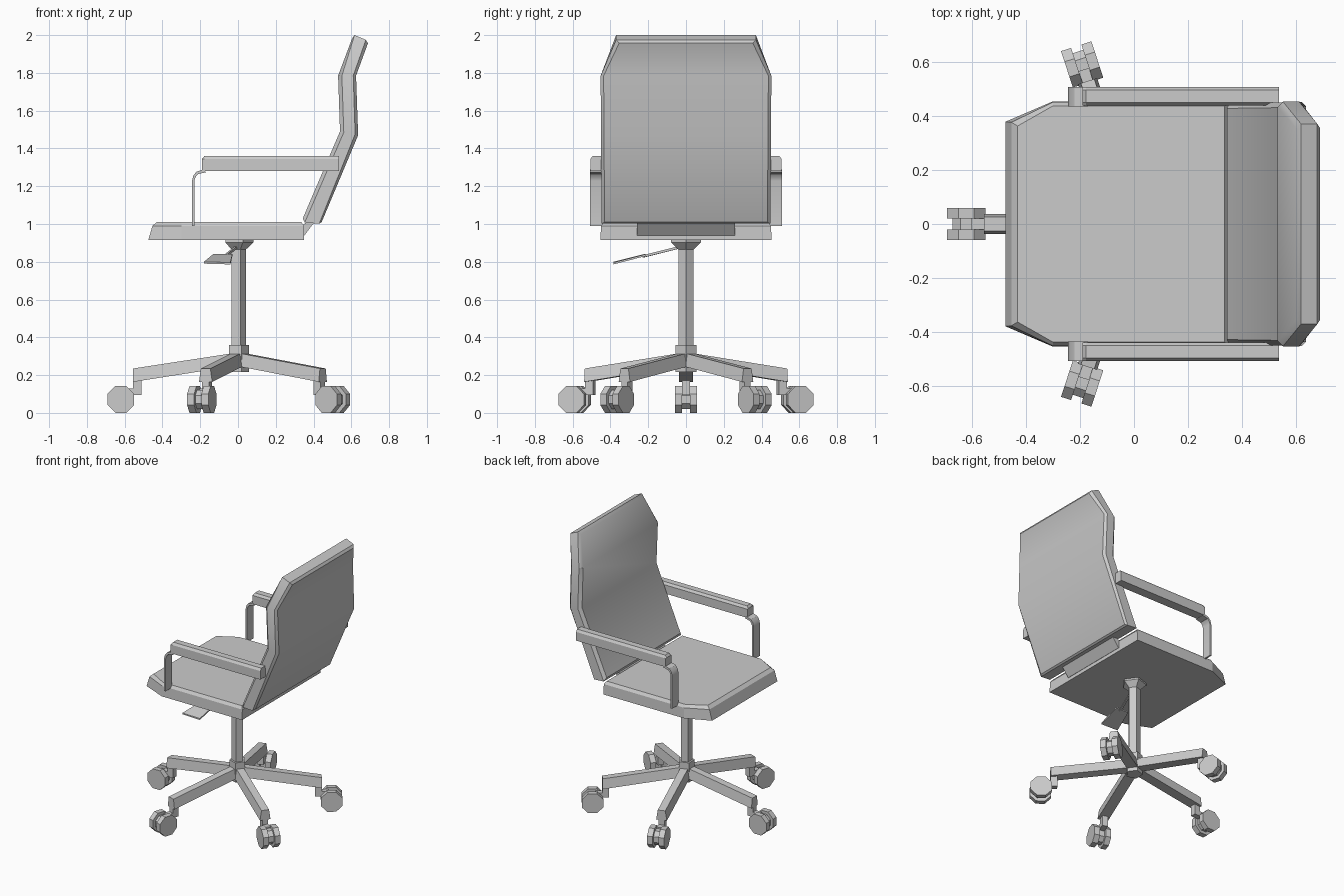
import bpy, bmesh, math
from mathutils import Matrix, Vector

if "Cube" in bpy.data.objects:
    bpy.data.objects.remove(bpy.data.objects["Cube"])


def loft(name, rings, mat=None, strip=False, smooth=False):
    """Bridge equal-sized rings of points and cap both ends."""
    bm = bmesh.new()
    vs = [[bm.verts.new((mat or Matrix()) @ Vector(p)) for p in r] for r in rings]
    n = len(vs[0])
    for a, b in zip(vs, vs[1:]):
        for i in range(n):
            j = (i + 1) % n
            bm.faces.new((a[i], a[j], b[j], b[i]))
    for r in (vs[0], vs[-1]):
        if strip:
            for i in range(n // 2 - 1):
                bm.faces.new((r[i], r[i + 1], r[n - 2 - i], r[n - 1 - i]))
        else:
            bm.faces.new(r)
    bmesh.ops.recalc_face_normals(bm, faces=bm.faces)
    me = bpy.data.meshes.new(name)
    bm.to_mesh(me)
    bm.free()
    if smooth:
        me.shade_smooth()
        me.set_sharp_from_angle(angle=math.radians(30))
    ob = bpy.data.objects.new(name, me)
    bpy.context.collection.objects.link(ob)
    return ob


def extrude_y(name, prof, y0, y1, mat=None, **kw):
    return loft(name, [[(x, y, z) for x, z in prof] for y in (y0, y1)], mat, **kw)


def ngon(n, r, start=0.0):
    return [(r * math.cos(start + 2 * math.pi * i / n),
             r * math.sin(start + 2 * math.pi * i / n)) for i in range(n)]


# Seat cushion: chamfered front corners, edges drawn in towards the top
def seat_ring(xf, hf, hw, xb, z):
    half = [(xf, -hf, z), (-0.30, -hw, z), (xb, -hw, z)]
    return half + [(x, -y, z) for x, y, z in reversed(half)]


loft("seat", [seat_ring(-0.475, 0.378, 0.453, 0.35, 0.915),
              seat_ring(-0.453, 0.376, 0.45, 0.35, 0.99),
              seat_ring(-0.43, 0.362, 0.436, 0.335, 1.01)])

# Backrest: bent slab with bevelled rim and cut top corners (front to back)
layers = [
    ([(0.343, 1.03), (0.54, 1.49), (0.53, 1.785), (0.603, 1.98)], 0.02),
    ([(0.353, 1.007), (0.56, 1.485), (0.55, 1.785), (0.617, 2.0)], 0.0),
    ([(0.43, 1.002), (0.62, 1.475), (0.61, 1.785), (0.677, 1.975)], 0.0),
    ([(0.443, 1.01), (0.636, 1.47), (0.625, 1.785), (0.688, 1.957)], 0.016)]
rings = []
for prof, inset in layers:
    side = [(x, -(h - inset), z) for (x, z), h in zip(prof, (0.447, 0.45, 0.452, 0.37))]
    rings.append(side + [(x, -y, z) for x, y, z in reversed(side)])
loft("backrest", rings, strip=True, smooth=True)

# Plate joining seat and backrest
extrude_y("back_bracket", [(0.33, 0.94), (0.352, 0.94), (0.405, 1.01), (0.39, 1.03), (0.33, 0.985)],
          -0.26, 0.26)

# Armrests: chamfered pad on a bent flat strip
outer = [(-0.243, 0.99), (-0.243, 1.23), (-0.236, 1.257), (-0.22, 1.277), (-0.185, 1.288)]
inner = [(-0.231, 0.99), (-0.231, 1.228), (-0.225, 1.248), (-0.212, 1.264), (-0.17, 1.274)]
for s, tag in ((-1, "front"), (1, "rear")):
    extrude_y(f"arm_strip_{tag}", outer + inner[::-1], s * 0.435, s * 0.507,
              strip=True, smooth=True)
    pad = []
    for x, c, t in ((-0.19, 0.012, 1.345), (-0.178, 0, 1.36), (0.535, 0, 1.36)):
        pad.append([(x, s * 0.437, 1.28), (x, s * 0.506, 1.28), (x, s * 0.506, 1.343),
                    (x, s * 0.495, t), (x, s * 0.449, t), (x, s * 0.437, 1.343)])
    loft(f"arm_pad_{tag}", pad)

# Five-sided gas column with flared mount, and base hub
loft("column", [[(x, y, z) for x, y in ngon(5, r)]
                for r, z in ((0.042, 0.3), (0.042, 0.865), (0.083, 0.903), (0.083, 0.917))])
loft("hub", [[(x, y, z) for x, y in ngon(5, 0.058)] for z in (0.217, 0.36)])

# Height lever: thin rod with a tilted paddle
a, b = Vector((0, 0, 0.885)), Vector((-0.07, -0.23, 0.828))
rod_mat = Matrix.Translation(a) @ (b - a).to_track_quat('Z', 'Y').to_matrix().to_4x4()
loft("lever_rod", [[(x, y, z) for x, y in ngon(4, 0.009, math.pi / 4)]
                   for z in (0, (b - a).length)], rod_mat)
paddle = [(-0.18, -0.385, 0.79), (-0.04, -0.385, 0.786), (-0.03, -0.215, 0.83), (-0.13, -0.215, 0.832)]
loft("lever_paddle", [[(x, y, z + d) for x, y, z in paddle] for d in (0, 0.01)])

# Star base: five legs, each with a twin-wheel caster
stem = [(0.51, 0.19), (0.51, 0.095), (0.60, 0.095), (0.60, 0.13), (0.555, 0.13), (0.555, 0.19)]


def disc(r):
    return [(0.62 + x, 0.071 + z) for x, z in ngon(8, r, math.pi / 8)]


for k in range(5):
    m = Matrix.Rotation(math.pi + k * 2 * math.pi / 5, 4, 'Z')
    loft(f"leg_{k}", [[(x, -0.037, lo), (x, 0.037, lo), (x, 0.026, hi), (x, -0.026, hi)]
                      for x, lo, hi in ((0.02, 0.248, 0.317), (0.555, 0.164, 0.235))], m)
    extrude_y(f"caster_stem_{k}", stem, -0.02, 0.02, m)
    extrude_y(f"caster_axle_{k}", disc(0.054), -0.025, 0.025, m)
    for s, tag in ((-1, "a"), (1, "b")):
        extrude_y(f"caster_wheel_{k}{tag}", disc(0.0765), s * 0.02, s * 0.059, m)
